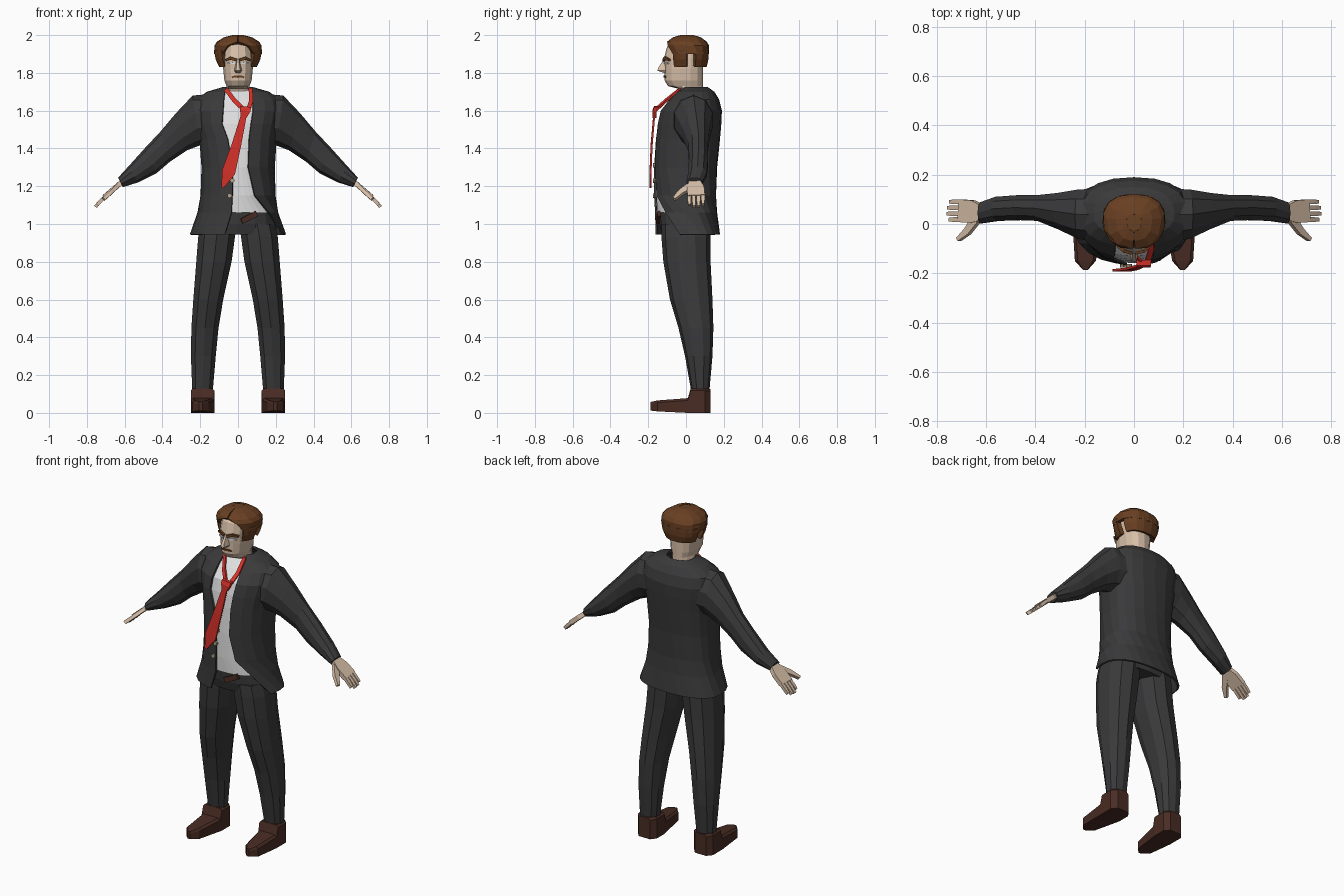
import bpy, bmesh, math
from mathutils import Vector


def material(name, r, g, b):
    m = bpy.data.materials.new(name)
    m.diffuse_color = (r, g, b, 1)
    return m


SUIT = material("charcoal suit", 0.042, 0.042, 0.044)
SKIN = material("skin", 0.68, 0.52, 0.39)
HAIR = material("brown hair", 0.14, 0.05, 0.016)
SHOE = material("dark brown leather", 0.066, 0.025, 0.017)
RED = material("red tie", 0.66, 0.03, 0.022)
WHITE = material("white shirt", 0.76, 0.76, 0.77)
TAN = material("tan button", 0.45, 0.36, 0.25)
P = 0.85  # squareness of body sections


def loft(name, rings, mat, closed=True, cap=True, mirror=False, thick=0):
    """Skin a list of equal-length point rings."""
    bm = bmesh.new()
    vs = [[bm.verts.new(p) for p in r] for r in rings]
    n = len(rings[0])
    for a, b in zip(vs, vs[1:]):
        for j in range(n if closed else n - 1):
            k = (j + 1) % n
            bm.faces.new((a[j], a[k], b[k], b[j]))
    if closed and cap:
        bm.faces.new(vs[0][::-1])
        bm.faces.new(vs[-1])
        bmesh.ops.recalc_face_normals(bm, faces=bm.faces)
    me = bpy.data.meshes.new(name)
    bm.to_mesh(me)
    bm.free()
    me.materials.append(mat)
    ob = bpy.data.objects.new(name, me)
    bpy.context.collection.objects.link(ob)
    if thick:
        s = ob.modifiers.new("thickness", "SOLIDIFY")
        s.thickness = thick
        s.offset = -1
    if mirror:
        ob.modifiers.new("mirror", "MIRROR")
    return ob


def arc(z, w, yf, yb, yc=0.04, a0=0.0, a1=None, n=16, cx=0.0):
    """Rounded section, angle 0 at the front, running to the right and round."""
    full = a1 is None
    a1 = 2 * math.pi if full else a1
    pts = []
    for i in range(n):
        a = a0 + (a1 - a0) * i / (n if full else n - 1)
        s, c = math.sin(a), math.cos(a)
        d = yc - yf if c > 0 else yb - yc
        pts.append((cx + w * math.copysign(abs(s) ** P, s),
                    yc - d * math.copysign(abs(c) ** P, c), z))
    return pts


def ribbon(name, path, normal, t, mat, mirror=False):
    """Flat strip along (x, y, z, half width) points."""
    nrm = Vector(normal).normalized()
    pts = [Vector(p[:3]) for p in path]
    rings = []
    for i, p in enumerate(pts):
        tan = pts[min(i + 1, len(pts) - 1)] - pts[max(i - 1, 0)]
        u = nrm.cross(tan).normalized() * path[i][3]
        v = nrm * t
        rings.append([p + u + v, p - u + v, p - u - v, p + u - v])
    return loft(name, rings, mat, mirror=mirror)


def edge_angle(x, w):
    return math.asin(min(1, abs(x) / w) ** (1 / P))


# Jacket body: z, half width, front, back, left opening, right opening
body = [
    (0.945, .255, -.165, .18, -.07, .245),
    (1.06, .215, -.165, .165, -.035, .165),
    (1.15, .20, -.17, .16, -.03, .09),
    (1.30, .195, -.17, .165, -.03, .055),
    (1.45, .205, -.163, .18, -.055, .06),
    (1.53, .22, -.155, .187, -.085, .07),
    (1.60, .23, -.14, .19, -.08, .08),
    (1.66, .22, -.09, .175, -.075, .078),
    (1.70, .165, -.05, .15, -.07, .07),
    (1.725, .08, -.02, .115, -.06, .06),
]
loft("jacket_body", [arc(z, w, f, b, a0=edge_angle(r, w),
     a1=2 * math.pi - edge_angle(l, w), n=19) for z, w, f, b, l, r in body],
     SUIT, closed=False, thick=0.01)

# Shirt front filling the jacket opening
loft("shirt", [arc(z, w - .012, f + .012, b, a0=-edge_angle(l, w) - .12,
     a1=edge_angle(r, w) + .12, n=7) for z, w, f, b, l, r in body[1:]],
     WHITE, closed=False)

# Sleeves: top x, top z, bottom x, bottom z, front, back
sleeve = [
    (.13, 1.69, .13, 1.42, -.08, .15), (.24, 1.68, .205, 1.415, -.065, .145),
    (.33, 1.585, .27, 1.39, -.025, .13), (.41, 1.49, .36, 1.33, .01, .12),
    (.49, 1.405, .43, 1.27, .013, .12), (.58, 1.305, .53, 1.22, .01, .113),
    (.635, 1.245, .61, 1.195, 0, .09),
]
rings = []
for tx, tz, bx, bz, f, b in sleeve:
    c = Vector(((tx + bx) / 2, (f + b) / 2, (tz + bz) / 2))
    up, side = Vector(((tx - bx) / 2, 0, (tz - bz) / 2)), Vector((0, (b - f) / 2, 0))
    rings.append([c + up * math.cos(k * math.pi / 5) + side * math.sin(k * math.pi / 5)
                  for k in range(10)])
loft("sleeve", rings, SUIT, mirror=True)

# Hands
HN = (.73, 0, .68)
ribbon("palm", [(.615, .045, 1.222, .03), (.655, .05, 1.188, .046), (.705, .054, 1.145, .046)],
       HN, .013, SKIN, True)
for i, (y, ln) in enumerate([(.018, .046), (.042, .055), (.066, .053), (.09, .044)]):
    ribbon("finger_%d" % (i + 1), [(.70, y, 1.15, .0095),
           (.70 + ln * .6, y, 1.15 - ln * .62, .0095), (.70 + ln, y, 1.15 - ln * 1.08, .007)],
           HN, .009, SKIN, True)
ribbon("thumb", [(.64, .02, 1.198, .02), (.675, -.03, 1.165, .015), (.712, -.063, 1.132, .008)],
       HN, .010, SKIN, True)

# Trousers: hips and legs
loft("hips", [arc(z, w, f, b, .0, n=16) for z, w, f, b in
     [(.945, .20, -.125, .13), (1.0, .205, -.14, .14), (1.10, .185, -.15, .14)]], SUIT)
leg = [
    (.08, .135, .24, .03, .12), (.13, .13, .245, .025, .125), (.30, .115, .252, -.005, .14),
    (.45, .10, .25, -.04, .145), (.60, .075, .24, -.085, .14), (.80, .03, .225, -.12, .13),
    (.93, .012, .215, -.13, .13), (1.0, .003, .20, -.13, .13),
]
loft("trouser_leg", [arc(z, (b - a) / 2, f, k, (f + k) / 2, n=10, cx=(a + b) / 2)
     for z, a, b, f, k in leg], SUIT, mirror=True)

# Shoes: y, inner x, outer x, sole z, top z
shoe = [
    (.13, .15, .225, 0, .125), (.10, .125, .25, 0, .13), (.025, .125, .25, 0, .13),
    (.01, .128, .25, 0, .078), (-.15, .155, .24, .008, .066), (-.187, .188, .206, .012, .058),
]
loft("shoe", [[(a, y, z0), (b, y, z0), (b, y, z1 - .012), (b - .012, y, z1) if b - a > .05 else (b, y, z1),
     (a + .012, y, z1) if b - a > .05 else (a, y, z1), (a, y, z1 - .012)]
     for y, a, b, z0, z1 in shoe], SHOE, mirror=True)

# Head and neck
head = [
    (1.66, .065, -.03, .09), (1.715, .065, -.035, .09), (1.73, .062, -.095, .09),
    (1.76, .074, -.113, .09), (1.82, .08, -.113, .09), (1.88, .08, -.116, .095),
    (1.94, .076, -.10, .09), (1.98, .045, -.06, .06),
]
loft("head", [arc(z, w, f, b, 0, n=14) for z, w, f, b in head], SKIN)

# Nose
loft("nose", [[(-h, -.10, z), (h, -.10, z), (h * .5, y, z), (-h * .5, y, z)] for z, h, y in
     [(1.80, .016, -.118), (1.812, .022, -.152), (1.83, .018, -.145), (1.872, .009, -.118)]], SKIN)

# Brows, eyes and mouth
ribbon("brow", [(.008, -.117, 1.868, .007), (.04, -.110, 1.878, .008), (.066, -.088, 1.868, .005)],
       (.25, -1, 0), .007, HAIR, True)
ribbon("eye", [(.016, -.113, 1.85, .004), (.04, -.107, 1.852, .006), (.056, -.094, 1.85, .003)],
       (.25, -1, 0), .004, WHITE, True)
ribbon("mouth", [(0, -.1145, 1.782, .005), (.018, -.112, 1.781, .005), (.032, -.106, 1.777, .003)],
       (.1, -1, 0), .004, HAIR, True)

# Hair: crown with open brow line, side locks and back
R = math.radians
crown = [(1.90, .128, -.09, .122, 38), (1.945, .126, -.105, .122, 22),
         (1.965, .112, -.10, .11, 1), (1.988, .075, -.07, .08, 1), (2.0, .03, -.03, .04, 1)]
loft("hair_crown", [arc(z, w, f, b, .02, R(a), R(360 - a), 13) for z, w, f, b, a in crown],
     HAIR, closed=False, thick=.02)
loft("hair_top", [arc(z, w, f, b, .02, n=10) for z, w, f, b in
     [(1.96, .095, -.08, .09), (1.985, .07, -.065, .075), (1.999, .03, -.03, .04)]], HAIR)
side = [(1.83, .10, -.085, .11), (1.87, .118, -.09, .12), (1.92, .128, -.095, .122)]
loft("hair_side_lock", [arc(z, w, f, b, .02, R(40), R(84), 4) for z, w, f, b in side],
     HAIR, closed=False, thick=.025, mirror=True)
loft("hair_back", [arc(z, w, f, b, .02, R(105), R(255), 8) for z, w, f, b in side],
     HAIR, closed=False, thick=.025)

# Tie: neck straps, knot and blade
FRONT = (0, -1, 0)
ribbon("tie_strap_left", [(-.065, -.03, 1.715, .011), (-.02, -.105, 1.655, .012),
       (.03, -.158, 1.607, .012)], FRONT, .006, RED)
ribbon("tie_strap_right", [(.066, -.03, 1.72, .010), (.07, -.10, 1.655, .011),
       (.055, -.155, 1.605, .012)], FRONT, .006, RED)
ribbon("tie_knot", [(.04, -.158, 1.622, .03), (.038, -.166, 1.60, .028), (.03, -.166, 1.565, .015)],
       FRONT, .011, RED)
ribbon("tie_blade", [(.032, -.168, 1.58, .015), (-.008, -.182, 1.42, .025),
       (-.05, -.188, 1.275, .036), (-.082, -.188, 1.192, .006)], FRONT, .005, RED)

# Buttons and belt end
for i, (x, z) in enumerate([(-.045, 1.15), (-.03, 1.23), (-.02, 1.31)]):
    loft("button_%d" % (i + 1), [[(x + .012 * math.cos(k * math.pi / 4), y,
         z + .012 * math.sin(k * math.pi / 4)) for k in range(8)] for y in (-.162, -.176)], TAN)
ribbon("belt_end", [(.02, -.152, 1.015, .015), (.10, -.142, 1.055, .015)], (.1, -1, 0), .008, SHOE)
